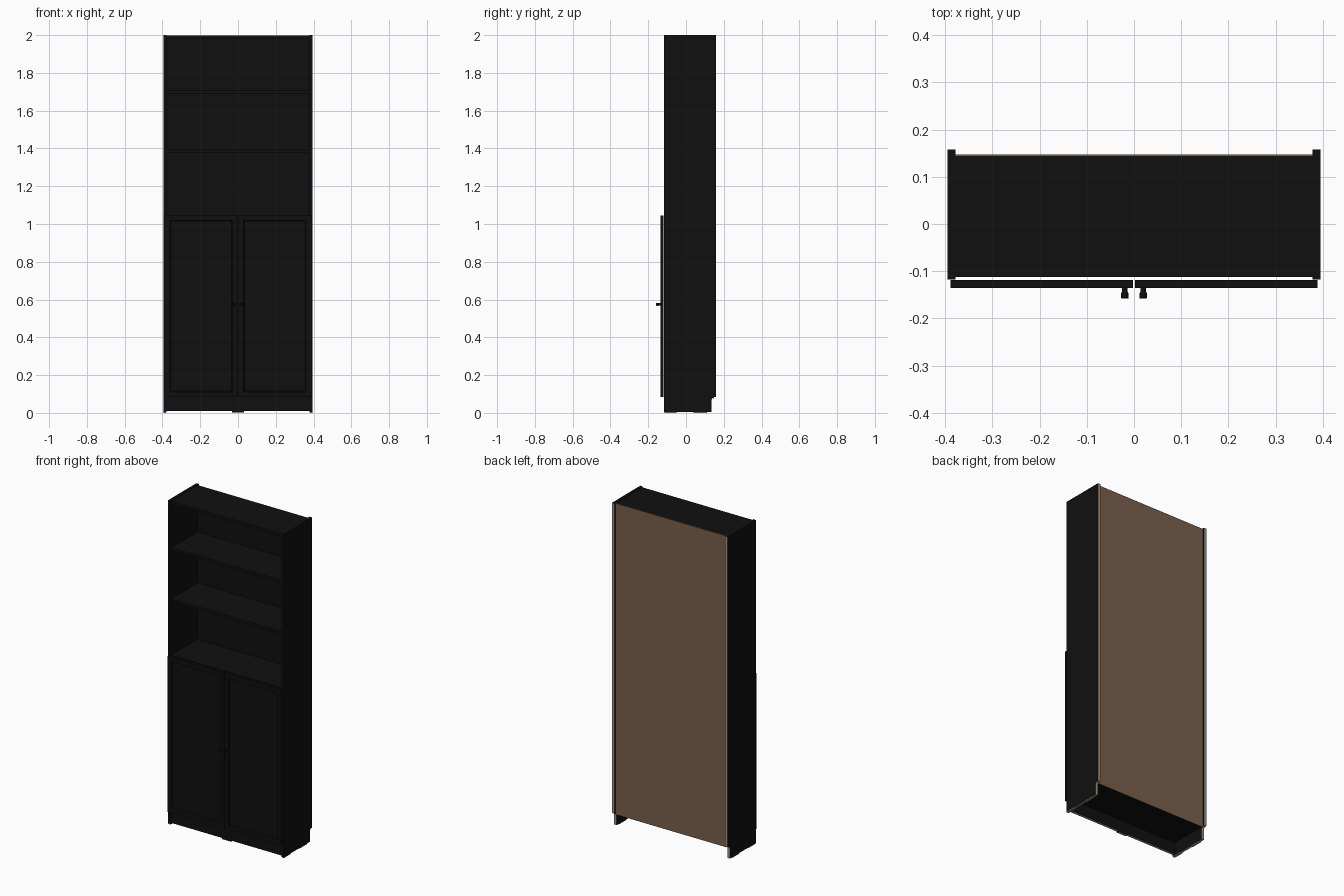
import bpy, bmesh, math
from mathutils import Vector

cube = bpy.data.objects.get("Cube")
if cube:
    bpy.data.objects.remove(cube, do_unlink=True)


def material(name, rgb):
    m = bpy.data.materials.new(name)
    m.use_nodes = True
    m.diffuse_color = (*rgb, 1)
    bsdf = m.node_tree.nodes["Principled BSDF"]
    bsdf.inputs["Base Color"].default_value = (*rgb, 1)
    bsdf.inputs["Roughness"].default_value = 0.6
    return m


BLACK = material("black lacquer", (0.005, 0.005, 0.005))
BROWN = material("brown hardboard", (0.19, 0.115, 0.072))
TAN = material("raw chipboard edge", (0.37, 0.29, 0.21))


def finish(name, bm, mats, rule=None):
    """Store a bmesh as an object; rule(face) picks faces for the second colour."""
    bmesh.ops.recalc_face_normals(bm, faces=bm.faces)
    if rule:
        for f in bm.faces:
            f.material_index = int(rule(f))
    me = bpy.data.meshes.new(name)
    bm.to_mesh(me)
    bm.free()
    for m in mats:
        me.materials.append(m)
    ob = bpy.data.objects.new(name, me)
    bpy.context.collection.objects.link(ob)
    return ob


def box_mesh(x, y, z):
    bm = bmesh.new()
    bmesh.ops.create_cube(bm, size=1)
    for v in bm.verts:
        v.co = Vector([(a + b) / 2 + c * (b - a) for (a, b), c in zip((x, y, z), v.co)])
    return bm


def box(name, x, y, z, mats=(BLACK,), rule=None):
    return finish(name, box_mesh(x, y, z), mats, rule)


def faces_back(f):
    return f.normal.y > 0.9


def faces_down(f):
    return f.normal.z < -0.9


HALF, INNER = 0.395, 0.378
FRONT, BACK = -0.117, 0.158
SHELF_FRONT, PANEL = -0.112, 0.144

# Side panel outline with a rounded skirting notch at the lower back
R, NOTCH_Y, NOTCH_Z, FOOT = 0.016, 0.136, 0.084, 0.005
arc = [(NOTCH_Y + R - R * math.cos(a), NOTCH_Z - R + R * math.sin(a))
       for a in (i * math.pi / 12 for i in range(7))]
outline = [(FRONT, FOOT), (NOTCH_Y, FOOT), *arc, (BACK, NOTCH_Z), (BACK, 2), (FRONT, 2)]

for side, s in (("left", 1), ("right", -1)):
    bm = bmesh.new()
    face = bm.faces.new([bm.verts.new((s * INNER, y, z)) for y, z in outline])
    ext = bmesh.ops.extrude_face_region(bm, geom=[face])
    moved = [v for v in ext["geom"] if isinstance(v, bmesh.types.BMVert)]
    bmesh.ops.translate(bm, verts=moved, vec=(s * (HALF - INNER), 0, 0))
    finish(side + "_side_panel", bm, (BLACK, TAN),
           lambda f: abs(f.normal.x) < 0.5 and (faces_back(f) or f.normal.z < -0.1
                                                or f.calc_center_median().z < NOTCH_Z
                                                and f.normal.y > 0))

    # Thin floor pads below the side panel
    x = sorted((s * (INNER + 0.002), s * (HALF - 0.001)))
    for place, y in (("front", (-0.115, -0.05)), ("rear", (0.04, 0.11))):
        box(f"{side}_{place}_pad", x, y, (0, FOOT), (TAN,))

    # Door: a slab whose front is inset twice for the bevelled recessed panel
    x = sorted((s * 0.002, s * 0.388))
    bm = box_mesh(x, (-0.136, -0.119), (0.085, 1.046))
    bm.normal_update()
    front = next(f for f in bm.faces if f.normal.y < -0.9)
    bmesh.ops.inset_region(bm, faces=[front], thickness=0.038)
    bmesh.ops.inset_region(bm, faces=[front], thickness=0.006, depth=-0.007)
    finish(side + "_door", bm, (BLACK,))

    # Knob: a short stem with a wider head
    bm = bmesh.new()
    profile = [(0.006, -0.134), (0.006, -0.143), (0.008, -0.147),
               (0.008, -0.156), (0.007, -0.158)]
    rings = []
    for r, y in profile:
        angles = [i * math.tau / 20 for i in range(20)]
        rings.append([bm.verts.new((s * 0.0195 + r * math.cos(a), y, 0.575 + r * math.sin(a)))
                      for a in angles])
    for lower, upper in zip(rings, rings[1:]):
        for i in range(20):
            j = (i + 1) % 20
            bm.faces.new((lower[i], lower[j], upper[j], upper[i]))
    bm.faces.new(rings[0])
    bm.faces.new(rings[-1])
    knob = finish(side + "_knob", bm, (BLACK,))
    bpy.ops.object.select_all(action="DESELECT")
    knob.select_set(True)
    bpy.context.view_layer.objects.active = knob
    bpy.ops.object.shade_smooth_by_angle(angle=math.radians(35))

# Horizontal boards, named with the height of their upper face
boards = {"top_board": 1.997, "upper_shelf": 1.71, "lower_open_shelf": 1.394,
          "middle_shelf": 1.046, "upper_cupboard_shelf": 0.73,
          "lower_cupboard_shelf": 0.41, "bottom_board": 0.1}
for name, top in boards.items():
    box(name, (-INNER, INNER), (SHELF_FRONT, PANEL), (top - 0.018, top))

# Back panel: black towards the shelves, bare hardboard behind
box("back_panel", (-INNER, INNER), (PANEL, 0.147), (0.075, 1.997),
    (BLACK, BROWN), lambda f: f.normal.y > -0.9)

# Plinth with a raw lower edge and a small centre foot
box("plinth", (-INNER, INNER), (SHELF_FRONT, -0.095), (0.01, 0.082),
    (BLACK, TAN), faces_down)
box("plinth_foot", (-0.032, 0.032), (SHELF_FRONT, -0.095), (0.003, 0.01),
    (BLACK, TAN), faces_down)
